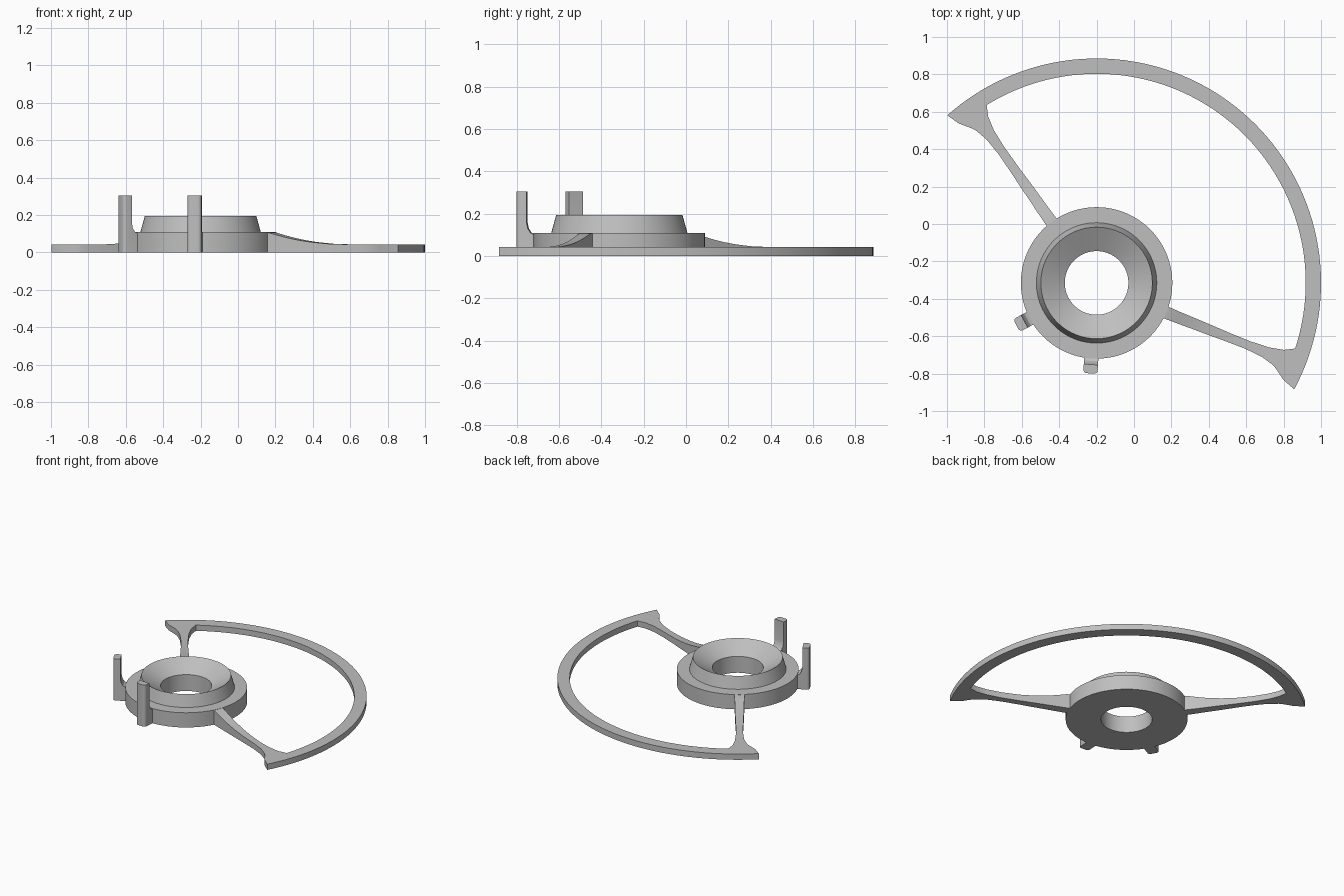
import bpy
import bmesh
from math import radians, cos, sin
from mathutils import Matrix, Vector

cube = bpy.data.objects.get("Cube")
if cube:
    bpy.data.objects.remove(cube, do_unlink=True)

HUB = Vector((-0.2, -0.315, 0))
RIM_OUT, RIM_IN, RIM_Z = 1.2, 1.118, 0.042

grey = bpy.data.materials.new("light_grey")
grey.use_nodes = True
color = (0.52, 0.52, 0.52, 1)
grey.diffuse_color = color
grey.node_tree.nodes["Principled BSDF"].inputs["Base Color"].default_value = color


def finish(bm, name, turn):
    """Turn the mesh about the hub axis, move it into place and shade it."""
    bmesh.ops.remove_doubles(bm, verts=bm.verts, dist=0.0001)
    bmesh.ops.recalc_face_normals(bm, faces=bm.faces)
    bm.transform(Matrix.Translation(HUB) @ Matrix.Rotation(radians(turn), 4, "Z"))
    mesh = bpy.data.meshes.new(name)
    bm.to_mesh(mesh)
    bm.free()
    mesh.materials.append(grey)
    obj = bpy.data.objects.new(name, mesh)
    bpy.context.collection.objects.link(obj)
    bpy.ops.object.select_all(action="DESELECT")
    obj.select_set(True)
    bpy.context.view_layer.objects.active = obj
    bpy.ops.object.shade_smooth_by_angle(angle=radians(25))
    return obj


def make_hub():
    """Stepped collar with a funnel and a straight bore, lathed."""
    profile = [(0.17, 0), (0.405, 0), (0.405, 0.108), (0.322, 0.108),
               (0.298, 0.195), (0.17, 0.12)]
    bm = bmesh.new()
    verts = [bm.verts.new((r, 0, z)) for r, z in profile]
    edges = [bm.edges.new((v, verts[i - 1])) for i, v in enumerate(verts)]
    bmesh.ops.spin(bm, geom=verts + edges, cent=(0, 0, 0), axis=(0, 0, 1),
                   angle=radians(360), steps=96, use_merge=True)
    return finish(bm, "hub", 0)


def make_rim():
    """Two flared spokes and the arc between them, as one continuous strip."""
    # spoke stations: distance, outer edge, inner edge, top height
    spoke = [(0.35, 0.062, 0.13, 0.108), (0.40, 0.074, 0.143, 0.106),
             (0.45, 0.09, 0.156, 0.092), (0.50, 0.106, 0.17, 0.079),
             (0.56, 0.126, 0.187, 0.066), (0.63, 0.148, 0.206, 0.055),
             (0.72, 0.178, 0.23, 0.046), (0.837, 0.215, 0.264, RIM_Z),
             (0.936, 0.237, 0.30, RIM_Z), (1.007, 0.24, 0.339, RIM_Z)]
    pairs = [((x, a), (x, b), z) for x, a, b, z in spoke]
    # pointed foot, fanned around the inner corner
    corner = (RIM_IN * cos(radians(20)), RIM_IN * sin(radians(20)))
    pairs += [(p, corner, RIM_Z) for p in ((1.036, 0.235), (1.107, 0.212))]
    mirrored = [((-a[0], a[1]), (-b[0], b[1]), z) for a, b, z in reversed(pairs)]
    steps = 72
    for i in range(steps + 1):
        ao = radians(10 + 160 * i / steps)
        ai = radians(20 + 140 * i / steps)
        pairs.append(((RIM_OUT * cos(ao), RIM_OUT * sin(ao)),
                      (RIM_IN * cos(ai), RIM_IN * sin(ai)), RIM_Z))
    pairs += mirrored

    bm = bmesh.new()
    rings = []
    for a, b, z in pairs:
        rings.append([bm.verts.new((*p, h)) for p, h in
                      ((a, 0), (b, 0), (b, z), (a, z))])
    for r, s in zip(rings, rings[1:]):
        for k in range(4):
            n = (k + 1) % 4
            bm.faces.new((r[k], r[n], s[n], s[k]))
    bm.faces.new(rings[0])
    bm.faces.new(rings[-1])
    return finish(bm, "rim_and_spokes", -38.3)


def make_post(name, turn):
    """Upright post with a filleted web into the hub, rounded outside."""
    profile = [(0.37, 0), (0.485, 0), (0.485, 0.305), (0.437, 0.305),
               (0.437, 0.16), (0.431, 0.13), (0.418, 0.11), (0.40, 0.1),
               (0.37, 0.1)]
    bm = bmesh.new()
    face = bm.faces.new([bm.verts.new((r, -0.038, z)) for r, z in profile])
    moved = bmesh.ops.extrude_face_region(bm, geom=[face])["geom"]
    bmesh.ops.translate(bm, vec=(0, 0.076, 0),
                        verts=[v for v in moved if isinstance(v, bmesh.types.BMVert)])
    outer = [e for e in bm.edges if all(v.co.x > 0.48 for v in e.verts)
             and abs(e.verts[0].co.z - e.verts[1].co.z) > 0.1]
    bmesh.ops.bevel(bm, geom=outer, offset=0.018, segments=4, profile=0.5,
                    affect="EDGES")
    return finish(bm, name, turn)


make_hub()
make_rim()
make_post("right_post", 208)
make_post("front_post", 266)
